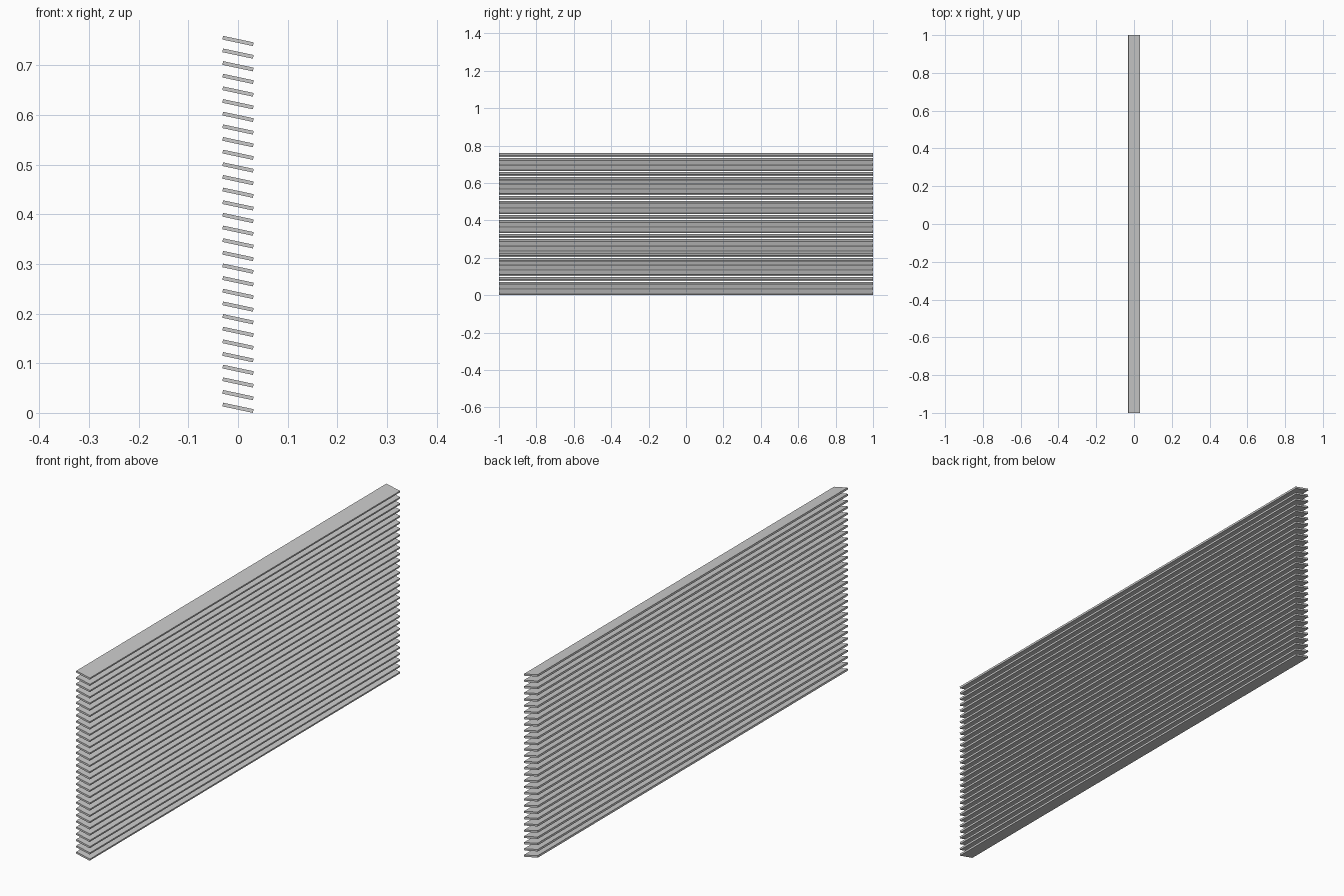
import bpy
from math import radians

if "Cube" in bpy.data.objects:
    bpy.data.objects.remove(bpy.data.objects["Cube"])

COUNT = 30
PITCH = 0.02548
TILT = radians(12)
WIDTH, LENGTH, THICK = 0.063, 2.0, 0.0075
BASE_Z = 0.0103

# Tilted flat louvre slats stacked at an even pitch
for i in range(COUNT):
    bpy.ops.mesh.primitive_cube_add(size=1, location=(0, 0, BASE_Z + i * PITCH),
                                    rotation=(0, TILT, 0))
    slat = bpy.context.object
    slat.name = f"louvre_slat_{i + 1:02d}"
    slat.scale = (WIDTH, LENGTH, THICK)
